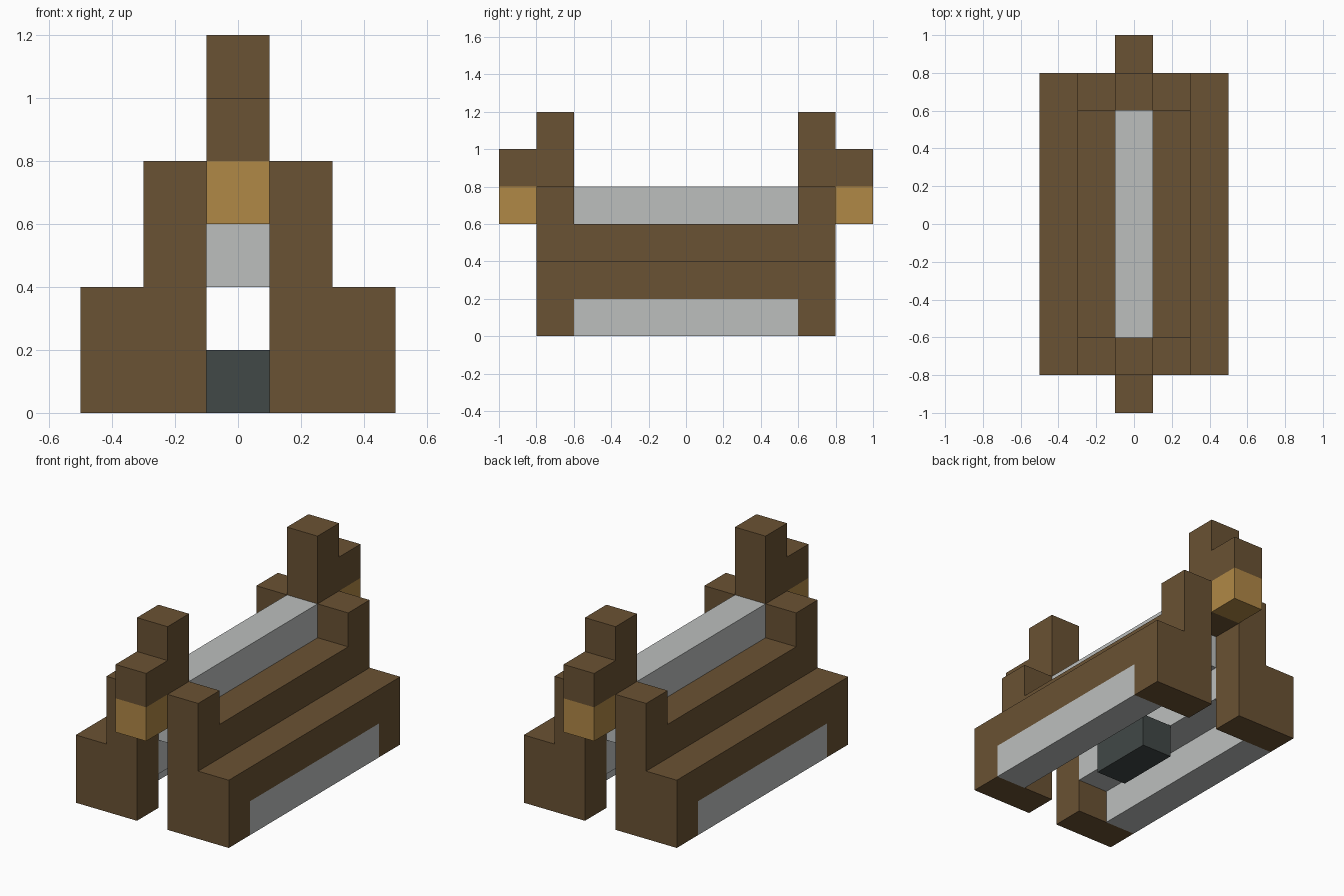
import bpy
import bmesh

old = bpy.data.objects.get("Cube")
if old:
    bpy.data.objects.remove(old, do_unlink=True)

U = 0.2  # block size


def make_material(name, rgb):
    """Flat material from 8-bit sRGB."""
    lin = [((c / 255 + 0.055) / 1.055) ** 2.4 for c in rgb] + [1]
    mat = bpy.data.materials.new(name)
    mat.use_nodes = True
    mat.diffuse_color = lin
    bsdf = mat.node_tree.nodes["Principled BSDF"]
    bsdf.inputs["Base Color"].default_value = lin
    bsdf.inputs["Roughness"].default_value = 0.9
    return mat


brown = make_material("brown wood", (106, 82, 51))
tan = make_material("tan wood", (176, 136, 70))
grey = make_material("light grey", (188, 191, 190))
dark = make_material("dark grey", (65, 72, 71))


def extrude(name, points, axis, start, end, mat):
    """Extrude a profile, in block units, along x or y; it lies in the other axis and z."""
    bm = bmesh.new()
    place = (lambda a, z: (start, a, z)) if axis == "x" else (lambda a, z: (a, start, z))
    face = bm.faces.new([bm.verts.new(place(a, z)) for a, z in points])
    moved = bmesh.ops.extrude_face_region(bm, geom=[face])["geom"]
    shift = (end - start, 0, 0) if axis == "x" else (0, end - start, 0)
    bmesh.ops.translate(bm, vec=shift, verts=[g for g in moved if isinstance(g, bmesh.types.BMVert)])
    bmesh.ops.recalc_face_normals(bm, faces=bm.faces)
    bmesh.ops.scale(bm, vec=(U, U, U), verts=bm.verts)
    mesh = bpy.data.meshes.new(name)
    bm.to_mesh(mesh)
    bm.free()
    mesh.materials.append(mat)
    obj = bpy.data.objects.new(name, mesh)
    bpy.context.collection.objects.link(obj)
    return obj


def rect(a0, a1, z0, z1):
    return [(a0, z0), (a1, z0), (a1, z1), (a0, z1)]


# Stepped side walls, grey runners and inner lining
for s, side in ((1, "left"), (-1, "right")):
    def mirror(points):
        return [(s * a, z) for a, z in points]

    extrude(side + "_lower_step", mirror(rect(1.5, 2.5, 1, 2)), "y", -3, 3, brown)
    extrude(side + "_upper_step", mirror(rect(0.5, 1.5, 2, 3)), "y", -3, 3, brown)
    extrude(side + "_runner", mirror(rect(1.5, 2.5, 0, 1)), "y", -3, 3, grey)
    extrude(side + "_lining", mirror(rect(0.5, 1.5, 1, 2)), "y", -3, 3, grey)

    # Stepped end blocks
    step = [(0.5, 0), (2.5, 0), (2.5, 2), (1.5, 2), (1.5, 4), (0.5, 4)]
    for t, end in ((-1, "front"), (1, "back")):
        extrude(f"{end}_{side}_end_block", mirror(step), "y", 3 * t, 4 * t, brown)

# Ridge beam along the top
extrude("ridge_beam", rect(-0.5, 0.5, 2, 4), "y", -3, 3, grey)

# End posts with a stepped bracket and a tan block beneath it
post = [(3, 3), (4, 3), (4, 4), (5, 4), (5, 5), (4, 5), (4, 6), (3, 6)]
for t, end in ((-1, "front"), (1, "back")):
    extrude(end + "_post", [(t * a, z) for a, z in post], "x", -0.5, 0.5, brown)
    extrude(end + "_tan_block", rect(4 * t, 5 * t, 3, 4), "x", -0.5, 0.5, tan)

# Small block on the floor in the middle
extrude("centre_block", rect(-0.5, 0.5, 0, 1), "y", -1, 1, dark)
